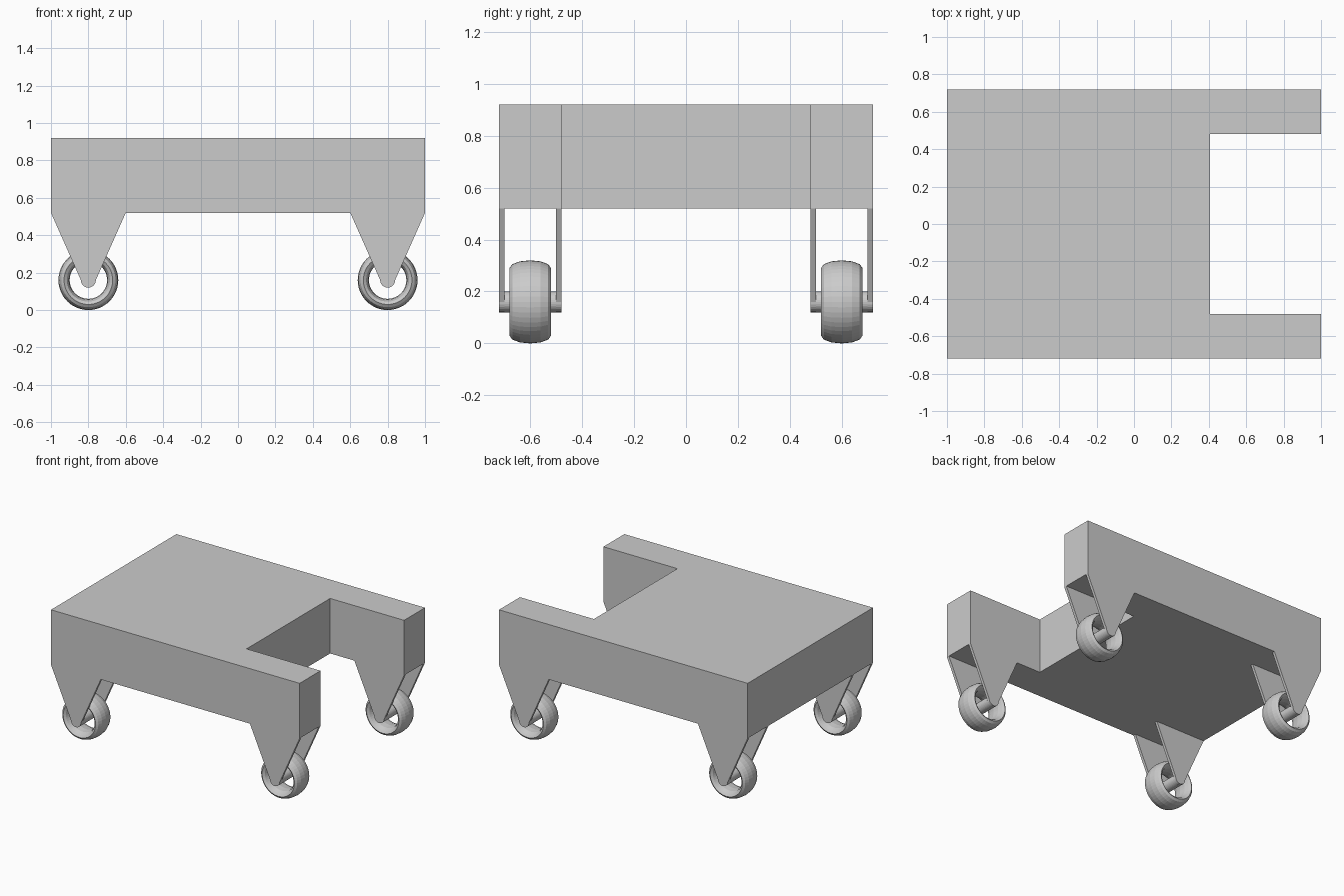
import bpy, bmesh, math

if "Cube" in bpy.data.objects:
    bpy.data.objects.remove(bpy.data.objects["Cube"])

grey = bpy.data.materials.new("plain grey")
grey.diffuse_color = (0.6, 0.6, 0.6, 1)
grey.use_nodes = True
grey.node_tree.nodes["Principled BSDF"].inputs["Base Color"].default_value = grey.diffuse_color


def prism(name, profile, offset, to3d):
    """Extrude a closed 2D profile by offset; to3d maps 2D to 3D."""
    bm = bmesh.new()
    face = bm.faces.new([bm.verts.new(to3d(a, b)) for a, b in profile])
    new = bmesh.ops.extrude_face_region(bm, geom=[face])["geom"]
    bmesh.ops.translate(bm, vec=offset,
                        verts=[g for g in new if isinstance(g, bmesh.types.BMVert)])
    bmesh.ops.recalc_face_normals(bm, faces=bm.faces)
    mesh = bpy.data.meshes.new(name)
    bm.to_mesh(mesh)
    bm.free()
    mesh.materials.append(grey)
    ob = bpy.data.objects.new(name, mesh)
    bpy.context.collection.objects.link(ob)
    return ob


# U-shaped platform
prism("platform",
      [(-1, -0.72), (1, -0.72), (1, -0.48), (0.405, -0.48),
       (0.405, 0.48), (1, 0.48), (1, 0.72), (-1, 0.72)],
      (0, 0, 0.4), lambda x, y: (x, y, 0.52))

# tapered fork plate outline with a rounded tip around the axle
HUB, R_AXLE = 0.16, 0.04
fork = [(-0.2, 0.52)]
for i in range(13):
    a = math.pi + math.pi * i / 12
    fork.append((R_AXLE * math.cos(a), HUB + R_AXLE * math.sin(a)))
fork.append((0.2, 0.52))

# four casters: two fork plates, an axle and a ring wheel each
for cx in (-0.8, 0.8):
    for cy in (-0.6, 0.6):
        for y0 in (cy - 0.12, cy + 0.10):
            prism("fork_plate", fork, (0, 0.02, 0),
                  lambda x, z: (cx + x, y0, z))

        bpy.ops.mesh.primitive_cylinder_add(
            vertices=32, radius=R_AXLE, depth=0.2,
            location=(cx, cy, HUB), rotation=(math.pi / 2, 0, 0))
        axle = bpy.context.object
        axle.name = "axle"
        axle.data.materials.append(grey)

        bpy.ops.mesh.primitive_torus_add(
            major_radius=0.13, minor_radius=0.03,
            major_segments=48, minor_segments=12,
            location=(cx, cy, HUB), rotation=(math.pi / 2, 0, 0))
        wheel = bpy.context.object
        wheel.name = "wheel"
        wheel.scale = (1, 1, 0.08 / 0.03)
        wheel.data.materials.append(grey)
